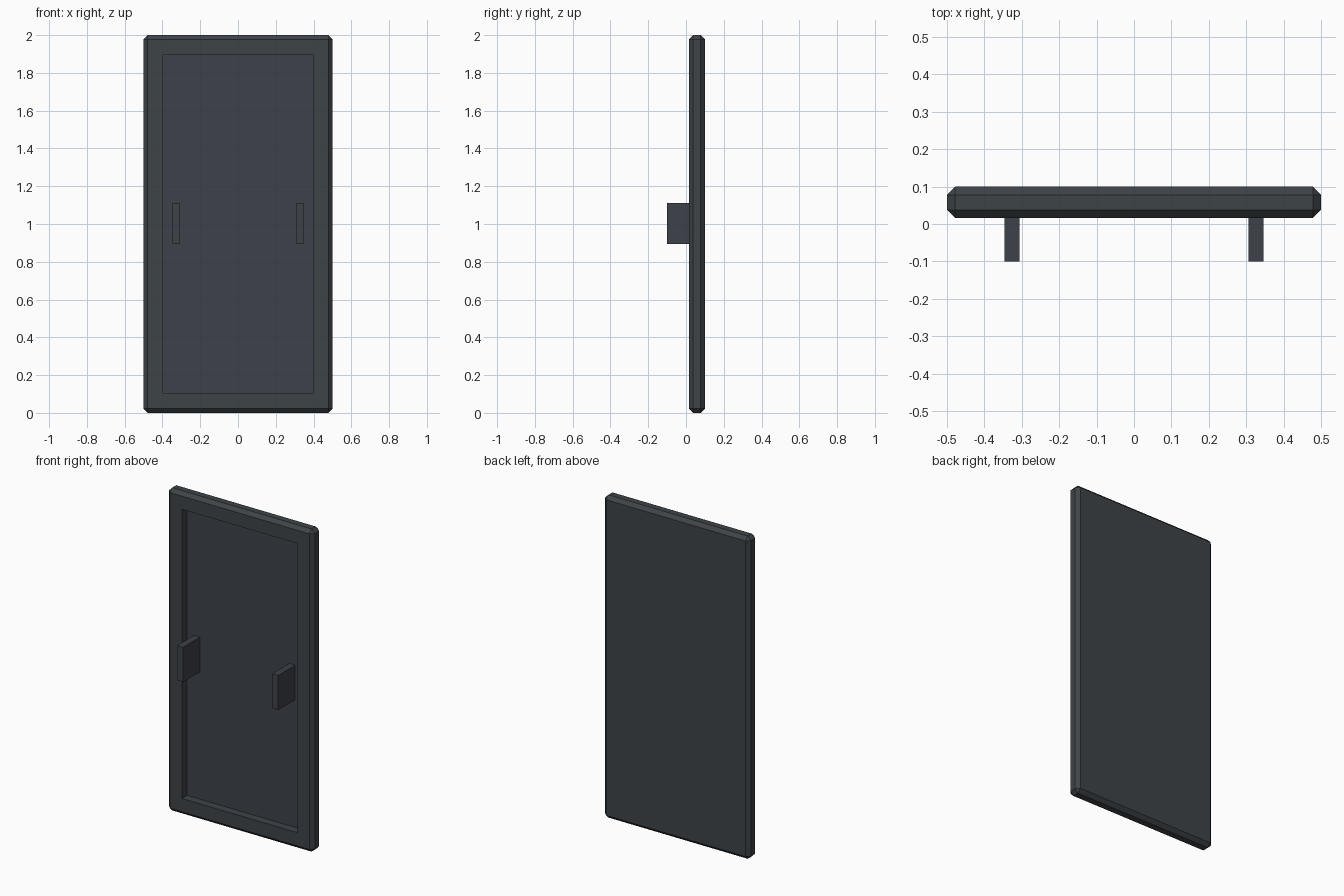
import bpy, bmesh
from mathutils import Vector

cube = bpy.data.objects.get("Cube")
if cube:
    bpy.data.objects.remove(cube, do_unlink=True)


def make_material(name, colour):
    mat = bpy.data.materials.new(name)
    mat.use_nodes = True
    mat.diffuse_color = (*colour, 1)
    mat.node_tree.nodes["Principled BSDF"].inputs["Base Color"].default_value = (*colour, 1)
    return mat


charcoal = make_material("charcoal frame", (0.048, 0.057, 0.064))
slate = make_material("slate panel", (0.048, 0.054, 0.067))


def make_box(name, low, high, materials, shape=None):
    low, high = Vector(low), Vector(high)
    bm = bmesh.new()
    bmesh.ops.create_cube(bm, size=1)
    for v in bm.verts:
        v.co = (low + high) / 2 + v.co * (high - low)
    if shape:
        shape(bm)
    mesh = bpy.data.meshes.new(name)
    bm.to_mesh(mesh)
    bm.free()
    for mat in materials:
        mesh.materials.append(mat)
    obj = bpy.data.objects.new(name, mesh)
    bpy.context.collection.objects.link(obj)
    return obj


def shape_door(bm):
    # Chamfered outer edges
    bmesh.ops.bevel(bm, geom=bm.edges[:], offset=0.022, segments=1,
                    profile=0.5, affect='EDGES')
    # Sunken centre panel with straight walls
    bm.normal_update()
    front = min(bm.faces, key=lambda f: f.normal.y * f.calc_area())
    bmesh.ops.inset_region(bm, faces=[front], thickness=0.116)
    rim = list(front.verts)
    bmesh.ops.inset_region(bm, faces=[front], thickness=0.0001)
    for v in front.verts:
        near = min(rim, key=lambda r: (r.co - v.co).length)
        v.co = near.co + Vector((0, 0.05, 0))
    front.material_index = 1


make_box("door_slab", (-0.5, 0.016, 0), (0.5, 0.1, 2), [charcoal, slate], shape_door)

# Pair of plain upright handles, reaching back to the panel
for side, x in (("right", -0.326), ("left", 0.326)):
    make_box(side + "_handle", (x - 0.02, -0.1, 0.895), (x + 0.02, 0.066, 1.11), [slate])
